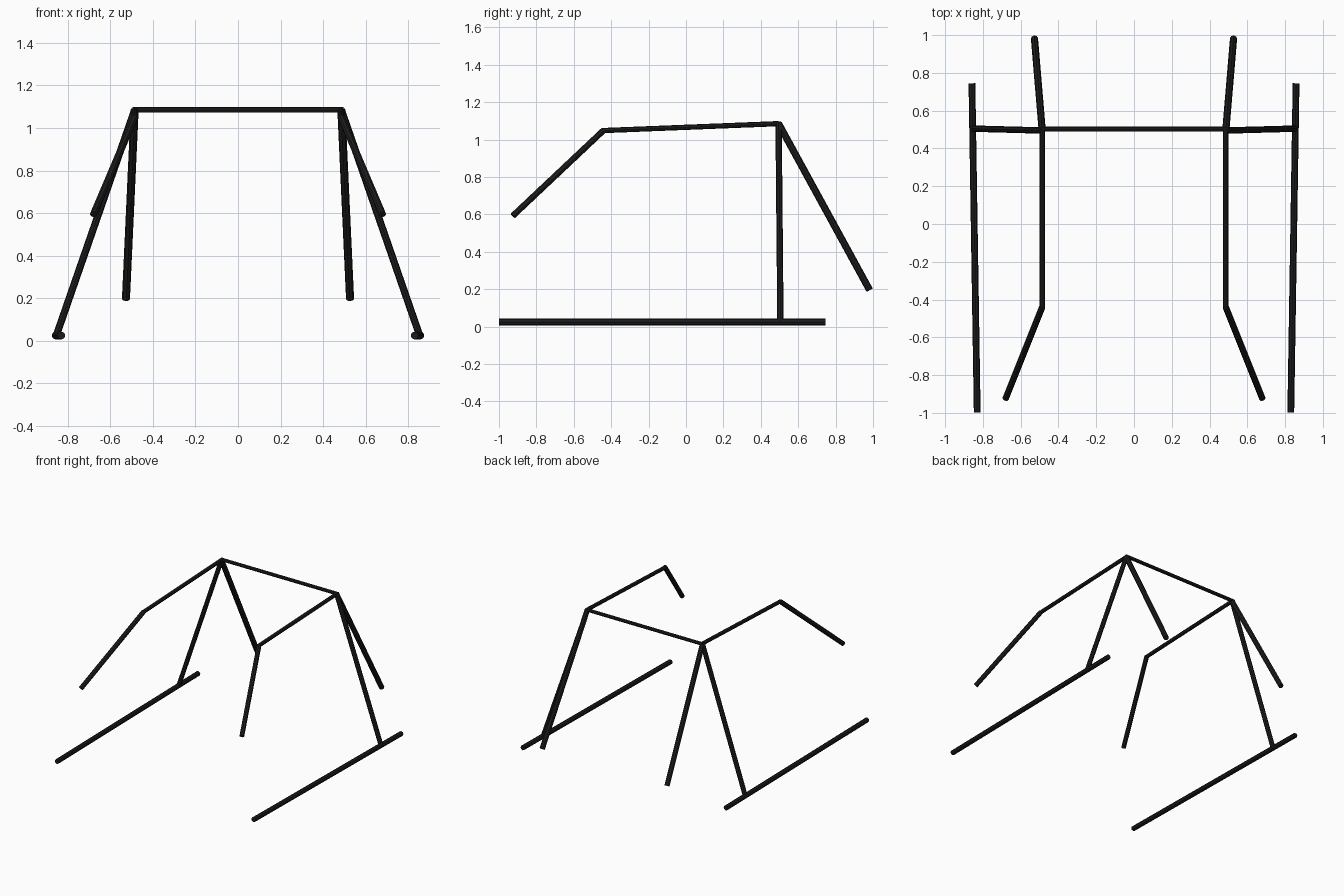
import bpy
from mathutils import Vector

if "Cube" in bpy.data.objects:
    bpy.data.objects.remove(bpy.data.objects["Cube"])

mat = bpy.data.materials.new("dark_rod")
mat.diffuse_color = (0.012, 0.012, 0.013, 1)
mat.use_nodes = True
mat.node_tree.nodes["Principled BSDF"].inputs["Base Color"].default_value = mat.diffuse_color


def rod(name, a, b, radius):
    """Eight-sided rod between two points."""
    a, b = Vector(a), Vector(b)
    d = b - a
    bpy.ops.mesh.primitive_cylinder_add(vertices=8, radius=radius, depth=d.length,
                                        location=(a + b) / 2)
    ob = bpy.context.object
    ob.name = name
    ob.rotation_euler = d.to_track_quat('Z', 'Y').to_euler()
    ob.data.materials.append(mat)
    bpy.ops.object.shade_smooth_by_angle()
    return ob


# Crossbar joining the two side frames
rod("crossbar", (-0.495, 0.502, 1.085), (0.495, 0.502, 1.085), 0.013)

# Mirrored side frames
for side, s in (("left", -1), ("right", 1)):
    shoulder = (s * 0.486, 0.495, 1.085)
    elbow = (s * 0.486, -0.445, 1.048)
    foot = (s * 0.855, 0.505, 0.022)
    rod(side + "_upper_beam", shoulder, elbow, 0.014)
    rod(side + "_front_arm", (s * 0.486, -0.44, 1.05), (s * 0.68, -0.925, 0.593), 0.017)
    rod(side + "_leg", shoulder, foot, 0.017)
    rod(side + "_rear_brace", shoulder, (s * 0.527, 0.982, 0.195), 0.019)
    rod(side + "_ground_rail", (s * 0.858, 0.745, 0.024), (s * 0.83, -0.999, 0.024), 0.018)
